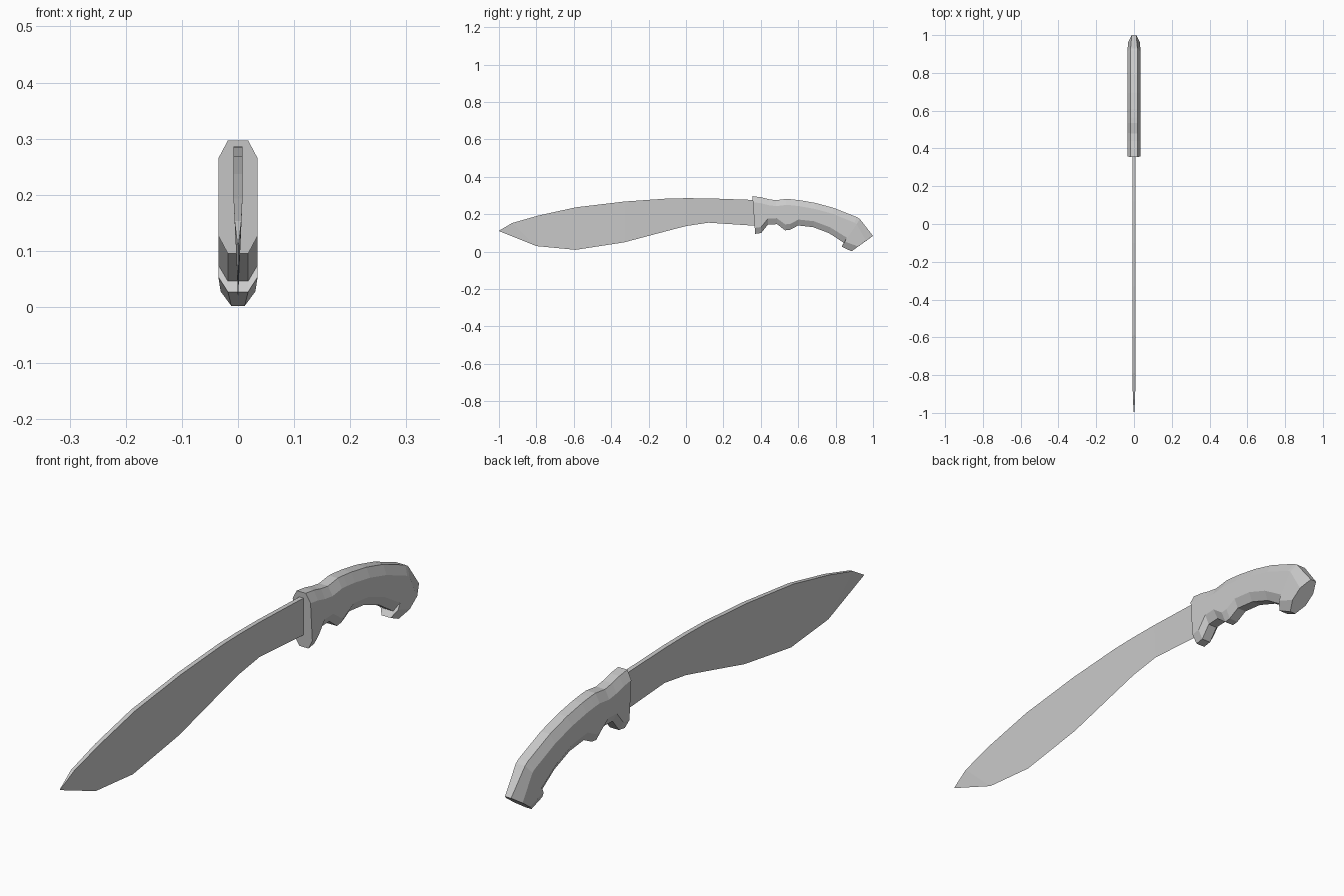
import bpy, bmesh
from mathutils import Vector

if "Cube" in bpy.data.objects:
    bpy.data.objects.remove(bpy.data.objects["Cube"])


def finish(name, bm):
    bmesh.ops.recalc_face_normals(bm, faces=bm.faces)
    mesh = bpy.data.meshes.new(name)
    bm.to_mesh(mesh)
    bm.free()
    obj = bpy.data.objects.new(name, mesh)
    bpy.context.collection.objects.link(obj)
    return obj


def loft(bm, rings):
    """Skin closed rings of equal size and cap both ends."""
    rows = [[bm.verts.new(p) for p in ring] for ring in rings]
    n = len(rows[0])
    for a, b in zip(rows, rows[1:]):
        for i in range(n):
            j = (i + 1) % n
            bm.faces.new((a[i], a[j], b[j], b[i]))
    bm.faces.new(rows[0])
    bm.faces.new(rows[-1])


# Blade: wedge section, each station = spine y, spine z, edge y, edge z, half thickness
blade_stations = [
    (-0.93, 0.153, -0.80, 0.030, 0.006),
    (-0.79, 0.193, -0.79, 0.029, 0.008),
    (-0.59, 0.237, -0.59, 0.010, 0.008),
    (-0.33, 0.268, -0.33, 0.050, 0.008),
    (-0.10, 0.284, -0.10, 0.111, 0.008),
    (0.00, 0.286, 0.00, 0.137, 0.008),
    (0.12, 0.285, 0.12, 0.155, 0.008),
    (0.38, 0.276, 0.38, 0.138, 0.008),
]
bm = bmesh.new()
tip = (-1.0, 0.112, -1.0, 0.110, 0.001)
loft(bm, [[(-h, sy, sz), (h, sy, sz), (0, ey, ez)]
          for sy, sz, ey, ez, h in [tip] + blade_stations])
finish("blade", bm)


# Handle: chamfered section between a back point and a belly point
def octagon(ty, tz, by, bz, flat=0.018, chamfer=0.032, half=0.035):
    top, bot = Vector((0, ty, tz)), Vector((0, by, bz))
    step = (top - bot).normalized() * chamfer
    right = [(flat, top), (half, top - step), (half, bot + step), (flat, bot)]
    pts = [Vector((x, p.y, p.z)) for x, p in right]
    return pts + [Vector((-p.x, p.y, p.z)) for p in reversed(pts)]


handle_stations = [
    (0.355, 0.297, 0.370, 0.095),   # guard
    (0.400, 0.291, 0.402, 0.100),
    (0.440, 0.281, 0.438, 0.145),   # first finger groove
    (0.480, 0.275, 0.487, 0.147),
    (0.535, 0.282, 0.530, 0.114),   # finger ridge
    (0.565, 0.280, 0.555, 0.117),
    (0.610, 0.275, 0.600, 0.140),   # palm swell
    (0.695, 0.260, 0.680, 0.131),
    (0.790, 0.234, 0.765, 0.099),
    (0.915, 0.184, 0.846, 0.046),
]
rings = [octagon(*s) for s in handle_stations]
# Pommel with small beak and slanted butt
rings.append(octagon(0.930, 0.174, 0.832, 0.027))
rings.append(octagon(0.998, 0.084, 0.885, 0.002, 0.012, 0.044, 0.031))
for p in rings[-1]:
    if p.z > 0.08:
        p.y = 1.0
bm = bmesh.new()
loft(bm, rings)
finish("handle", bm)
